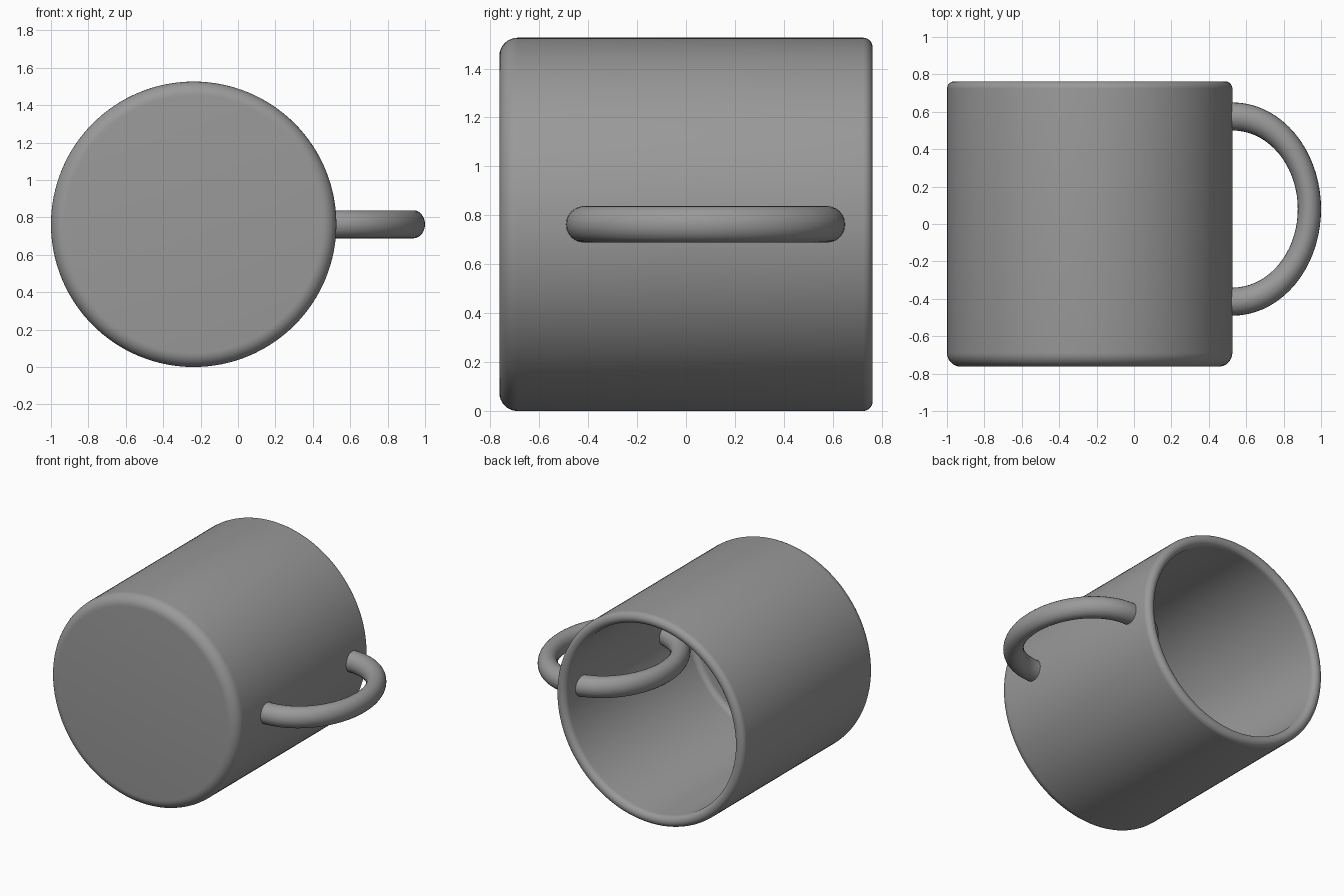
import bpy, bmesh, math
from mathutils import Matrix, Vector

if "Cube" in bpy.data.objects:
    bpy.data.objects.remove(bpy.data.objects["Cube"])

R, Y0, Y1 = 0.763, -0.763, 0.763   # outer radius, base and rim positions
WALL, FLOOR = 0.08, 0.08
CX, CZ = -0.237, 0.763             # body axis

grey = bpy.data.materials.new("grey ceramic")
grey.diffuse_color = (0.32, 0.32, 0.32, 1)
grey.use_nodes = True
grey.node_tree.nodes["Principled BSDF"].inputs["Base Color"].default_value = grey.diffuse_color


def finish(name, bm):
    bmesh.ops.recalc_face_normals(bm, faces=bm.faces)
    mesh = bpy.data.meshes.new(name)
    bm.to_mesh(mesh)
    bm.free()
    mesh.materials.append(grey)
    ob = bpy.data.objects.new(name, mesh)
    bpy.context.collection.objects.link(ob)
    bpy.ops.object.select_all(action='DESELECT')
    ob.select_set(True)
    bpy.context.view_layer.objects.active = ob
    bpy.ops.object.shade_smooth_by_angle(angle=math.radians(35))
    return ob


def arc(r, y, rad, a0, a1, n=8):
    """Rounded corner in the (radius, y) plane, angles in degrees."""
    return [(r + rad * math.cos(math.radians(a0 + (a1 - a0) * i / n)),
             y + rad * math.sin(math.radians(a0 + (a1 - a0) * i / n)))
            for i in range(n + 1)]


# Mug body: one profile from the base centre, over the rim, to the inner floor
b, h, f = 0.075, WALL / 2, 0.04
profile = [(0, Y0)]
profile += arc(R - b, Y0 + b, b, -90, 0)
profile += arc(R - h, Y1 - h, h, 0, 180, 14)
profile += arc(R - WALL - f, Y0 + FLOOR + f, f, 0, -90, 6)
profile += [(0, Y0 + FLOOR)]

bm = bmesh.new()
verts = [bm.verts.new((CX + r, y, CZ)) for r, y in profile]
edges = [bm.edges.new(p) for p in zip(verts, verts[1:])]
bmesh.ops.spin(bm, geom=verts + edges, cent=(CX, 0, CZ), axis=(0, 1, 0),
               angle=math.tau, steps=128)
bmesh.ops.remove_doubles(bm, verts=bm.verts, dist=1e-4)
finish("mug_body", bm)

# Handle: full ring, squashed towards the body, passing through the wall
bm = bmesh.new()
MAJOR, MINOR = 0.495, 0.075
ring = bmesh.ops.create_circle(bm, segments=24, radius=MINOR,
                               matrix=Matrix.Translation((MAJOR, 0, 0))
                               @ Matrix.Rotation(math.pi / 2, 4, 'X'))
bmesh.ops.spin(bm, geom=bm.verts[:] + bm.edges[:], cent=(0, 0, 0),
               axis=(0, 0, 1), angle=math.tau, steps=72)
bmesh.ops.remove_doubles(bm, verts=bm.verts, dist=1e-4)
bmesh.ops.scale(bm, vec=(0.83, 1, 1), verts=bm.verts)
bmesh.ops.translate(bm, vec=Vector((0.527, 0.08, CZ)), verts=bm.verts)
finish("handle", bm)
